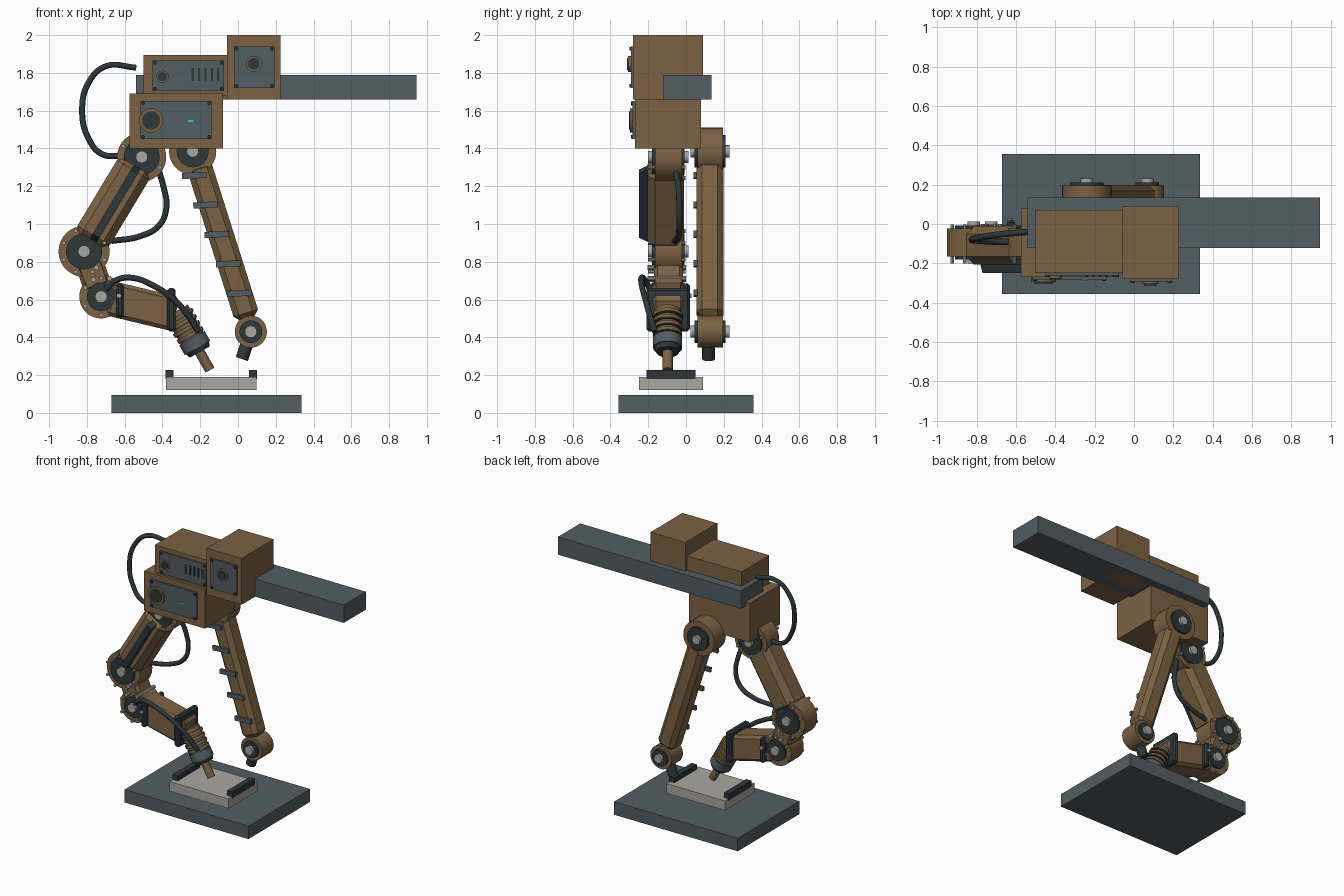
import bpy, math
from mathutils import Vector

if "Cube" in bpy.data.objects:
    bpy.data.objects.remove(bpy.data.objects["Cube"])

def material(name, rgb):
    m = bpy.data.materials.new(name)
    m.diffuse_color = (*rgb, 1)
    m.use_nodes = True
    m.node_tree.nodes["Principled BSDF"].inputs["Base Color"].default_value = m.diffuse_color
    return m

BROWN = material("brown_paint", (0.2, 0.12, 0.055))
STEEL = material("blue_steel", (0.085, 0.11, 0.125))
DARK = material("dark_rubber", (0.026, 0.038, 0.042))
PALE = material("pale_metal", (0.40, 0.39, 0.35))
CYAN = material("indicator_cyan", (0.02, 0.6, 0.7))

def finish(o, name, mat, bevel=0):
    o.name = name
    o.data.materials.append(mat)
    if bevel:
        b = o.modifiers.new("chamfer", "BEVEL")
        b.width, b.segments = bevel, 1
    return o

def box(name, x, y, z, mat, bevel=0):
    """Box from (min, max) ranges."""
    bpy.ops.mesh.primitive_cube_add(size=1, location=[(a + b) / 2 for a, b in (x, y, z)])
    o = bpy.context.object
    for v in o.data.vertices:
        v.co = [c * (b - a) for c, (a, b) in zip(v.co, (x, y, z))]
    return finish(o, name, mat, bevel)

def rod(name, p, q, r, mat, r2=None, n=32):
    """Cylinder or cone between two points."""
    p, q = Vector(p), Vector(q)
    bpy.ops.mesh.primitive_cone_add(vertices=n, radius1=r, radius2=r if r2 is None else r2,
                                    depth=(q - p).length, location=(p + q) / 2)
    o = bpy.context.object
    o.rotation_euler = (q - p).to_track_quat('Z', 'Y').to_euler()
    bpy.ops.object.shade_smooth_by_angle()
    return finish(o, name, mat)

def link(name, p, q, width, y, mat, bevel=0):
    """Straight arm in the xz plane from p to q."""
    (x0, z0), (x1, z1) = p, q
    w, l = width / 2, math.hypot(x1 - x0, z1 - z0) / 2
    o = box(name, (-w, w), y, (-l, l), mat, bevel)
    o.location.x, o.location.z = (x0 + x1) / 2, (z0 + z1) / 2
    o.rotation_euler.y = math.atan2(x1 - x0, z1 - z0)
    return o

def joint(name, x, z, r, y, cap, bolts=0):
    """Round hub with dark caps, pale pins and optional rim bolts."""
    a, b = y
    rod(name + "_hub", (x, a, z), (x, b, z), r, BROWN, n=40)
    rod(name + "_cap", (x, a - .015, z), (x, b + .015, z), cap, DARK)
    rod(name + "_pin", (x, a - .035, z), (x, b + .035, z), .032, PALE, n=16)
    for i in range(bolts):
        t = math.tau * (i + .5) / bolts
        bx, bz = x + (r - .018) * math.cos(t), z + (r - .018) * math.sin(t)
        rod(name + "_rim_bolt", (bx, a - .035, bz), (bx, b + .02, bz), .01, PALE, n=10)

def hose(name, pts, r=.016):
    c = bpy.data.curves.new(name, 'CURVE')
    c.dimensions, c.bevel_depth, c.bevel_resolution = '3D', r, 3
    c.use_fill_caps = True
    s = c.splines.new('BEZIER')
    s.bezier_points.add(len(pts) - 1)
    for bp, p in zip(s.bezier_points, pts):
        bp.co = p
        bp.handle_left_type = bp.handle_right_type = 'AUTO'
    o = bpy.data.objects.new(name, c)
    bpy.context.collection.objects.link(o)
    finish(o, name, DARK)

# Base, workpiece and clamp bars
box("base_plate", (-.67, .335), (-.357, .357), (0, .095), STEEL)
box("workpiece", (-.38, .097), (-.25, .09), (.12, .19), PALE)
for x in (-.363, .08):
    box("clamp_bar", (x - .021, x + .021), (-.21, .05), (.18, .226), DARK)

# Overhead rail and carriage housings
box("rail", (-.54, .945), (-.123, .135), (1.66, 1.79), STEEL)
box("upper_housing", (-.50, -.055), (-.25, .07), (1.68, 1.895), BROWN)
box("lower_housing", (-.575, -.08), (-.27, .08), (1.40, 1.69), BROWN)
box("tower_housing", (-.058, .225), (-.28, .09), (1.66, 2.0), BROWN)

def panel(name, x, z, y, lens):
    """Front cover with corner screws and a round port."""
    box(name, x, (y - .012, y + .01), z, STEEL)
    for sx in x:
        for sz in z:
            cx = sx + (.012 if sx == x[0] else -.012)
            cz = sz + (.012 if sz == z[0] else -.012)
            rod(name + "_screw", (cx, y - .02, cz), (cx, y, cz), .01, DARK, n=10)
    lx, lz, r = lens
    rod(name + "_port_ring", (lx, y - .026, lz), (lx, y, lz), r, BROWN)
    rod(name + "_port", (lx, y - .032, lz), (lx, y, lz), r * .75, DARK)

panel("upper_panel", (-.452, -.075), (1.705, 1.865), -.25, (-.40, 1.78, .032))
panel("lower_panel", (-.515, -.14), (1.45, 1.65), -.27, (-.46, 1.548, .064))
panel("tower_panel", (-.02, .192), (1.72, 1.94), -.28, (.083, 1.848, .042))
for i in range(5):
    x = -.24 + i * .034
    box("vent_slot", (x - .006, x + .006), (-.268, -.25), (1.757, 1.825), DARK)
box("indicator_light", (-.265, -.235), (-.287, -.27), (1.541, 1.551), CYAN)

# Support arm at the back
YS = (.06, .195)
joint("support_shoulder", -.24, 1.385, .125, YS, .085)
joint("support_wrist", .068, .43, .085, YS, .06)
link("support_link", (-.21, 1.32), (.05, .50), .135, (.055, .198), BROWN, .03)
for i in range(5):
    x, z = -.232 + i * .06, 1.257 - i * .156
    s = box("support_strap", (x - .065, x + .065), (.04, .06), (z - .016, z + .016), STEEL)
    s.rotation_euler.y = -math.radians(3)
rod("support_tip", (.062, .12, .41), (.02, .12, .285), .034, DARK)

# Working arm: upper link, elbow, short link, forearm
YW = (-.165, -.022)
joint("shoulder", -.51, 1.355, .13, YW, .095, 6)
joint("elbow", -.815, .855, .135, YW, .095, 8)
joint("wrist", -.725, .615, .115, YW, .075, 6)
link("upper_link", (-.535, 1.32), (-.785, .905), .20, (-.205, -.01), BROWN, .04)
cover = link("link_cover", (-.535, 1.30), (-.765, .915), .042, (-.25, -.20), DARK)
for v in cover.data.vertices:          # sloped ends of the cover
    if v.co.y < 0:
        v.co.z *= .88
link("short_link", (-.79, .80), (-.74, .66), .15, (-.17, -.015), BROWN, .02)
for x, z in ((-.75, .77), (-.765, .705), (-.68, .712)):
    rod("link_bolt", (x, -.205, z), (x, 0, z), .013, PALE, n=10)
link("forearm", (-.68, .607), (-.33, .523), .185, (-.18, -.01), BROWN, .02)
box("forearm_rear_band", (-.645, -.605), (-.21, .02), (.505, .685), DARK, .012)
box("forearm_front_band", (-.375, -.33), (-.21, .02), (.432, .66), DARK, .012)
rod("band_bolt", (-.63, -.22, .62), (-.63, .03, .62), .013, PALE, n=10)

# Torch head: bellows, collar and nozzle along one axis
start = Vector((-.325, -.097, .54))
axis = Vector((.49, 0, -.87)).normalized()
def torch(name, a, b, r, mat, r2=None):
    rod(name, start + axis * a, start + axis * b, r, mat, r2)
torch("torch_body", 0, .17, .068, BROWN)
for i in range(4):
    a = .025 + i * .037
    torch("bellows_ring", a, a + .018, .08 - .001 * i, BROWN)
    torch("bellows_groove", a + .018, a + .024, .074, DARK)
torch("torch_collar", .165, .225, .077, STEEL)
torch("torch_end_ring", .225, .25, .07, DARK, .06)
torch("nozzle", .24, .36, .027, BROWN)

# Hoses
hose("supply_hose", [(-.54, -.04, 1.828), (-.70, -.055, 1.835), (-.79, -.07, 1.75), (-.825, -.08, 1.60),
                     (-.79, -.085, 1.45), (-.72, -.09, 1.37), (-.62, -.09, 1.36)])
hose("arm_hose", [(-.43, -.06, 1.31), (-.395, -.04, 1.20), (-.38, -.035, 1.08), (-.42, -.035, .99),
                  (-.52, -.04, .935), (-.67, -.06, .91)])
hose("torch_hose", [(-.70, -.19, .655), (-.64, -.22, .705), (-.56, -.235, .715), (-.46, -.235, .68),
                    (-.34, -.215, .60), (-.26, -.19, .51), (-.21, -.165, .43)])
